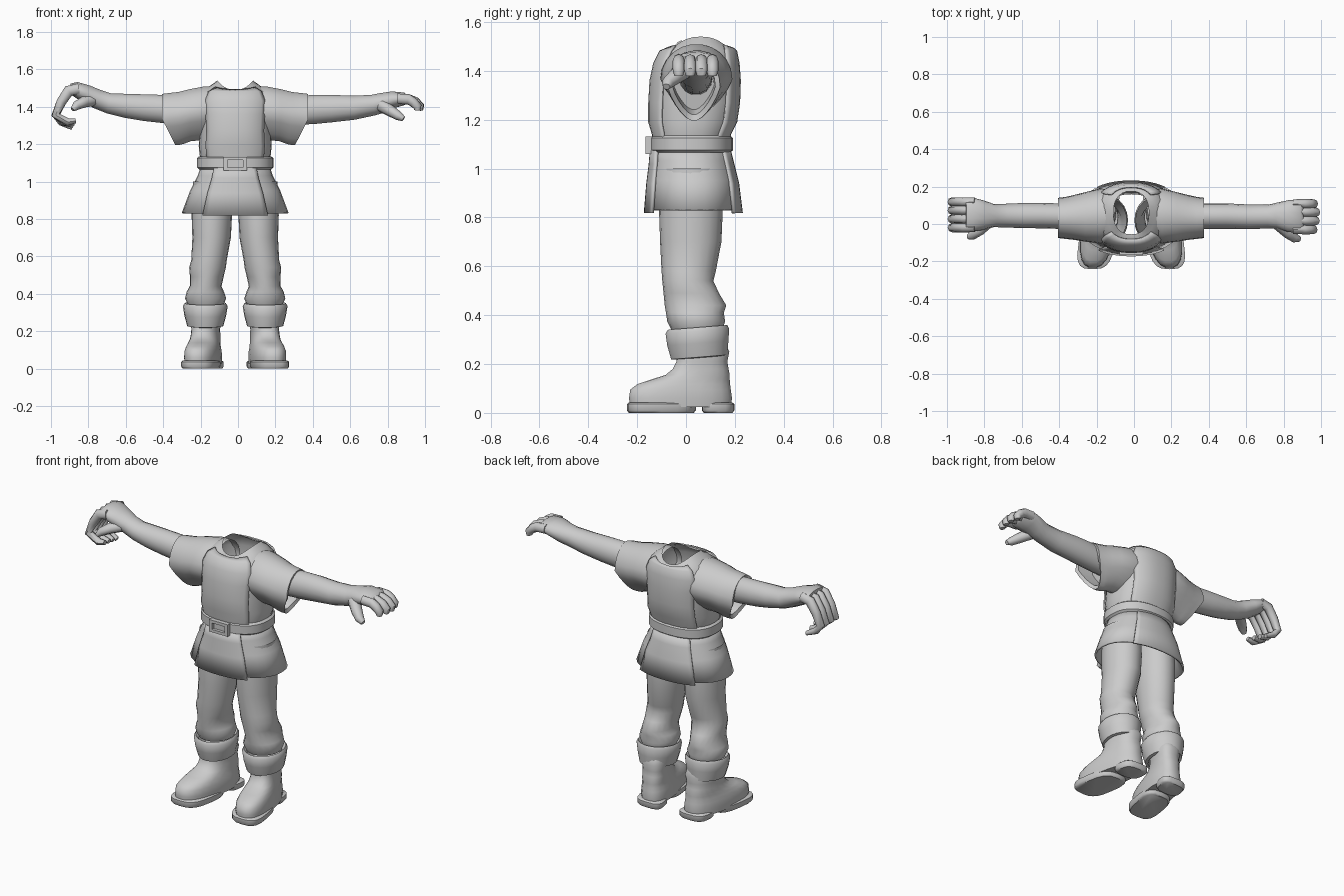
import bpy, bmesh, math
from mathutils import Vector

if "Cube" in bpy.data.objects:
    bpy.data.objects.remove(bpy.data.objects["Cube"])

MID = -0.015  # centre line of the body
cloth = bpy.data.materials.new("plain_grey")
cloth.diffuse_color = (0.6, 0.6, 0.6, 1)
cloth.use_nodes = True
cloth.node_tree.nodes["Principled BSDF"].inputs["Base Color"].default_value = cloth.diffuse_color


def loft(name, rings, closed=True, cap0=False, cap1=False, thick=0):
    """Skin a list of equally sized point rings."""
    bm = bmesh.new()
    vs = [[bm.verts.new(p) for p in r] for r in rings]
    n = len(vs[0])
    for a, b in zip(vs, vs[1:]):
        for i in range(n if closed else n - 1):
            j = (i + 1) % n
            bm.faces.new((a[i], a[j], b[j], b[i]))
    if cap0:
        bm.faces.new(vs[0])
    if cap1:
        bm.faces.new(vs[-1])
    bmesh.ops.recalc_face_normals(bm, faces=bm.faces)
    me = bpy.data.meshes.new(name)
    bm.to_mesh(me)
    bm.free()
    me.materials.append(cloth)
    ob = bpy.data.objects.new(name, me)
    bpy.context.collection.objects.link(ob)
    if thick:
        m = ob.modifiers.new("thickness", 'SOLIDIFY')
        m.thickness = thick
        m.offset = 0
    return ob


def oval(z, y0, y1, rx, cx=MID, n=28, e=0.85, a0=0, a1=360, grow=0, lean=0, dip=0):
    """Flat rounded ring spanning y0..y1; a0..a1 gives an open arc."""
    full = a1 - a0 == 360
    cy, ry = (y0 + y1) / 2, (y1 - y0) / 2
    pts = []
    for i in range(n):
        a = math.radians(a0 + (a1 - a0) * i / (n if full else n - 1))
        c, s = math.cos(a), math.sin(a)
        x = math.copysign(abs(c) ** e, c) * (rx + grow)
        y = cy + math.copysign(abs(s) ** e, s) * (ry + grow)
        pts.append(Vector((cx + x + lean * y, y, z - dip * s * s)))
    return pts


def tube(name, path, n=14, cap0=True):
    """Limb along a path of (x, y, z, half width, half height)."""
    c = [Vector(p[:3]) for p in path]
    rings = []
    for i, p in enumerate(path):
        t = (c[min(i + 1, len(c) - 1)] - c[max(i - 1, 0)]).normalized()
        up = t.cross(Vector((0, 1, 0))).normalized()
        side = up.cross(t)
        rings.append([c[i] + side * p[3] * math.cos(k * math.tau / n)
                      + up * p[4] * math.sin(k * math.tau / n) for k in range(n)])
    return loft(name, rings, cap0=cap0, cap1=True)


def mirrored(ob, name):
    """Copy of a part on the other side of the body."""
    me = ob.data.copy()
    for v in me.vertices:
        v.co.x = 2 * MID - v.co.x
    me.flip_normals()
    new = bpy.data.objects.new(name, me)
    bpy.context.collection.objects.link(new)
    for m in ob.modifiers:
        k = new.modifiers.new(m.name, 'SOLIDIFY')
        k.thickness, k.offset = m.thickness, m.offset


# tunic body, hollow with an open neck
TORSO = [(1.08, -.13, .165, .175, 0), (1.14, -.13, .175, .19, 0), (1.19, -.145, .20, .195, 0),
         (1.27, -.145, .212, .19, 0), (1.36, -.14, .215, .195, 0), (1.43, -.125, .21, .2, 0),
         (1.48, -.10, .20, .175, 0), (1.515, -.075, .19, .13, .025), (1.54, -.055, .175, .095, .05)]
loft("tunic_body", [oval(z, a, b, r, dip=d) for z, a, b, r, d in TORSO])
for name, a0 in (("chest_panel", 222), ("back_panel", 42)):
    loft(name, [oval(z, a, b, r, n=12, a0=a0, a1=a0 + 96, grow=.006, dip=d)
                for z, a, b, r, d in TORSO[:-1]], closed=False, thick=.008)

# skirt and its overlapping front and back flaps
SKIRT = [(1.09, -.13, .165, .175), (1.03, -.135, .18, .195), (.95, -.145, .20, .235), (.83, -.155, .215, .28)]
loft("skirt", [oval(*r, e=.9) for r in SKIRT], thick=.012)
for name, a0 in (("front_flap", 236), ("back_flap", 54)):
    a1 = 304 if a0 > 180 else 126
    loft(name, [oval(z - .012, a, b, r, n=12, e=.9, a0=a0, a1=a1, grow=.012)
                for z, a, b, r in SKIRT], closed=False, thick=.012)

# belt and square buckle frame
loft("belt", [oval(z, -.135, .18, .192, grow=g) for z, g in ((1.065, 0), (1.075, .012), (1.125, .012), (1.135, 0))])


def frame(x, z, y):
    return [Vector((MID + sx * x, y, 1.095 + sz * z)) for sx, sz in ((-1, -1), (1, -1), (1, 1), (-1, 1))]


loft("buckle", [frame(.062, .036, -.14), frame(.062, .036, -.165), frame(.042, .019, -.165), frame(.042, .019, -.148)],
     cap1=True)


# sleeves: teardrop rings with a rolled edge turning back inside
def sleeve_ring(x, y0, y1, z0, z1, slant):
    pts = []
    for i in range(22):
        a = math.tau * i / 22
        s = math.sin(a)
        w = math.cos(a) * (1 - .35 * max(0, -s))
        pts.append(Vector((x + slant * min(0, s), (y0 + y1) / 2 + w * (y1 - y0) / 2, (z0 + z1) / 2 + s * (z1 - z0) / 2)))
    return pts


SLEEVE = [(.08, -.08, .18, 1.23, 1.51, 0), (.15, -.105, .19, 1.22, 1.51, 0), (.23, -.095, .17, 1.215, 1.495, .01),
          (.29, -.085, .155, 1.20, 1.48, .03), (.335, -.08, .145, 1.195, 1.475, .055), (.375, -.075, .14, 1.195, 1.47, .07),
          (.37, -.055, .12, 1.22, 1.45, .07), (.27, -.05, .115, 1.24, 1.44, .04)]
sleeve = loft("right_sleeve", [sleeve_ring(*s) for s in SLEEVE], cap1=True)
mirrored(sleeve, "left_sleeve")

# trouser legs, turned-up cuffs
LEG = [(1.0, -.10, .14, .10, .125), (.82, -.11, .15, .108, .125), (.7, -.106, .145, .103, .126), (.58, -.10, .122, .095, .14),
       (.54, -.097, .112, .098, .148), (.49, -.092, .135, .09, .152), (.44, -.087, .165, .085, .158),
       (.41, -.082, .155, .1, .16), (.375, -.077, .16, .11, .158), (.34, -.06, .15, .095, .158)]
leg = loft("right_trouser_leg", [oval(z, a, b, r, MID + c, 20, 1) for z, a, b, r, c in LEG])
mirrored(leg, "left_trouser_leg")
CUFF = [(.33, -.06, .15, .09), (.35, -.075, .17, .11), (.335, -.085, .178, .12), (.285, -.078, .175, .112),
        (.228, -.062, .17, .097), (.225, -.045, .155, .08), (.27, -.04, .15, .075)]
cuff = loft("right_cuff", [[p + Vector((0, 0, (p.y - .05) * .08)) for p in oval(z, a, b, r, MID + .16, 22, 1)]
                           for z, a, b, r in CUFF])
mirrored(cuff, "left_cuff")

# boots with separate fore sole and heel
BOOT = [(.025, -.23, .185, .09), (.06, -.235, .19, .092), (.095, -.23, .185, .09), (.118, -.2, .182, .084),
        (.138, -.14, .18, .08), (.155, -.085, .18, .077), (.18, -.055, .175, .075), (.21, -.04, .17, .073),
        (.25, -.038, .178, .078), (.28, -.03, .165, .07)]
boot = loft("right_boot", [oval(z, a, b, r, MID + .168, 22, .8, lean=-.16) for z, a, b, r in BOOT], cap0=True, cap1=True)
mirrored(boot, "left_boot")
for part, a, b, r in (("fore_sole", -.242, .04, .097), ("heel", .065, .198, .083)):
    sole = loft("right_" + part, [oval(z, a, b, r, MID + .168, 20, .65, lean=-.16, grow=g)
                                  for z, g in ((0, -.008), (.01, 0), (.036, 0), (.042, -.008))], cap0=True, cap1=True)
    mirrored(sole, "left_" + part)

# right arm with relaxed hand
tube("right_arm", [(.25, .04, 1.375, .07, .075), (.4, .042, 1.385, .068, .08), (.5, .042, 1.39, .068, .075),
                   (.62, .038, 1.395, .066, .066), (.72, .04, 1.408, .063, .057), (.77, .045, 1.42, .07, .055),
                   (.83, .043, 1.438, .086, .046), (.89, .04, 1.442, .088, .034), (.905, .04, 1.442, .07, .02)])
for i, y in enumerate((.108, .063, .017, -.03)):
    d = .012 * abs(i - 1.4)
    tube("right_finger_%d" % (i + 1), [(.85, y, 1.442, .024, .028), (.91, y, 1.44, .025, .028), (.955 - d, y, 1.425, .025, .026),
                                       (.98 - d, y, 1.4, .024, .023), (.978 - d, y, 1.38, .018, .016)], 8)
tube("right_thumb", [(.77, 0, 1.405, .035, .035), (.82, -.045, 1.375, .032, .03),
                     (.86, -.075, 1.35, .026, .024), (.885, -.08, 1.335, .015, .014)], 8)

# left arm with raised, curled hand
tube("left_arm", [(-.25, .04, 1.38, .07, .075), (-.4, .042, 1.388, .068, .077), (-.5, .045, 1.395, .068, .073),
                  (-.6, .045, 1.405, .067, .066), (-.69, .045, 1.418, .063, .056), (-.75, .045, 1.44, .062, .053),
                  (-.81, .047, 1.468, .08, .05), (-.87, .05, 1.495, .092, .04), (-.90, .05, 1.5, .08, .025)])
for i, y in enumerate((.118, .073, .027, -.02)):
    d = .012 * i
    tube("left_finger_%d" % (i + 1), [(-.85, y, 1.495, .023, .03), (-.905, y, 1.485, .025, .03), (-.945, y, 1.425, .025, .026),
                                      (-.975, y, 1.355, .024, .022), (-.945 + d, y, 1.318, .022, .02),
                                      (-.885 + d / 2, y, 1.288 + d, .015, .013)], 8)
tube("left_thumb", [(-.78, .01, 1.435, .033, .033), (-.825, -.03, 1.425, .032, .03),
                    (-.865, -.06, 1.405, .026, .024), (-.885, -.07, 1.385, .014, .013)], 8)

# smooth shading with kept edges
bpy.ops.object.select_all(action='SELECT')
bpy.context.view_layer.objects.active = bpy.context.selected_objects[0]
bpy.ops.object.shade_smooth_by_angle(angle=math.radians(50))
